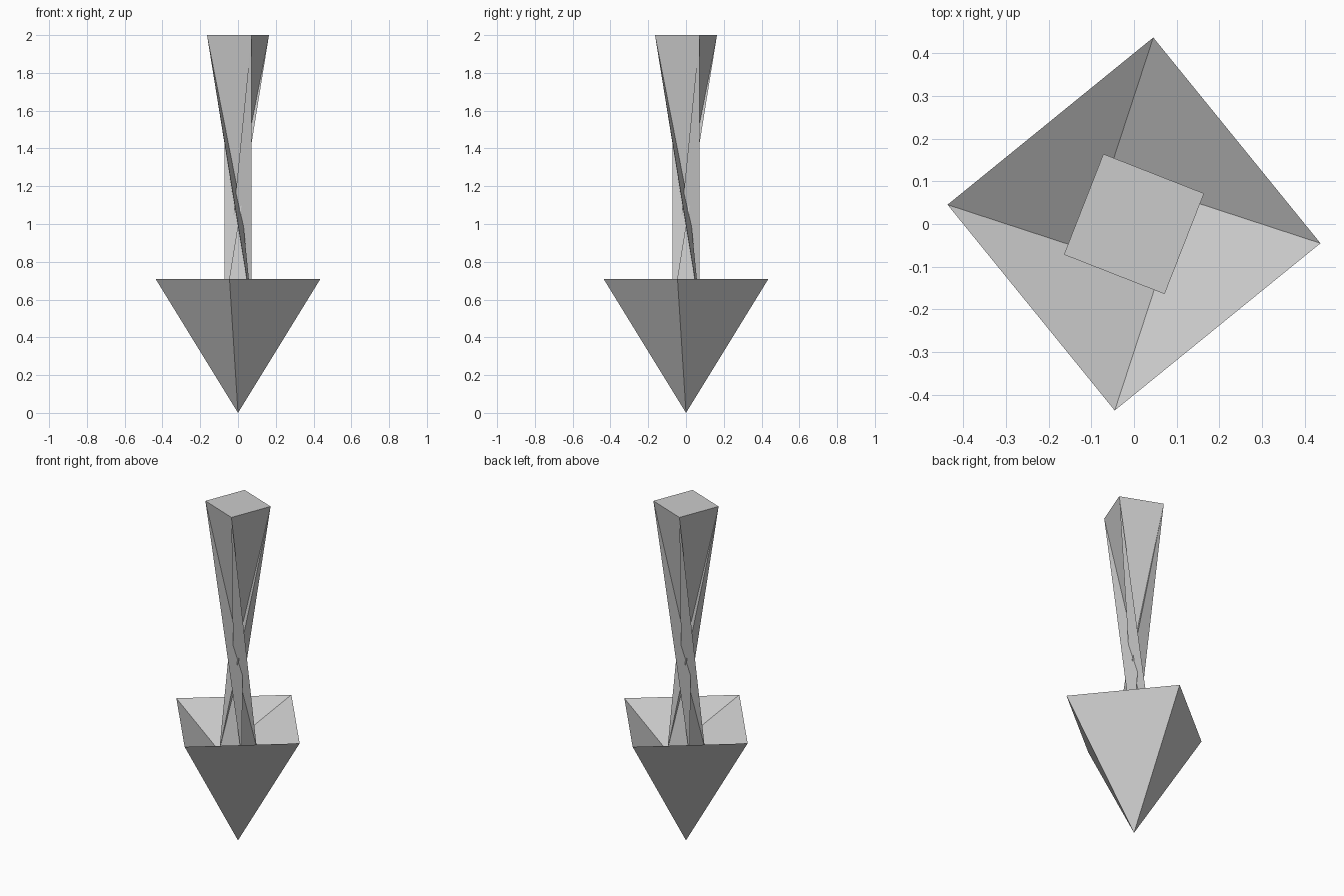
import bpy, bmesh
from math import cos, sin, radians

if "Cube" in bpy.data.objects:
    bpy.data.objects.remove(bpy.data.objects["Cube"])


def ring(bm, radius, degrees, z):
    """Square ring of four vertices, counter-clockwise."""
    angles = [radians(degrees + 90 * i) for i in range(4)]
    return [bm.verts.new((radius * cos(a), radius * sin(a), z)) for a in angles]


bm = bmesh.new()
tip = bm.verts.new((0, 0, 0))
rim = ring(bm, 0.439, -5.9, 0.71)
neck = ring(bm, 0.103, 46.3, 0.54)
top = ring(bm, 0.179, -66.4, 2.0)

for i in range(4):
    j = (i + 1) % 4
    # outer side of the pointed head
    bm.faces.new((rim[i], tip, rim[j]))
    # sunken inner side of the head
    bm.faces.new((neck[i], rim[i], rim[j], neck[j]))
    # twisted stem, folded across each side
    bm.faces.new((top[i], neck[i], neck[j]))
    bm.faces.new((top[i], neck[j], top[j]))

# flat cap of the stem
bm.faces.new(top)

mesh = bpy.data.meshes.new("twisted_spike")
bm.to_mesh(mesh)
bm.free()
obj = bpy.data.objects.new("twisted_spike", mesh)
bpy.context.collection.objects.link(obj)
